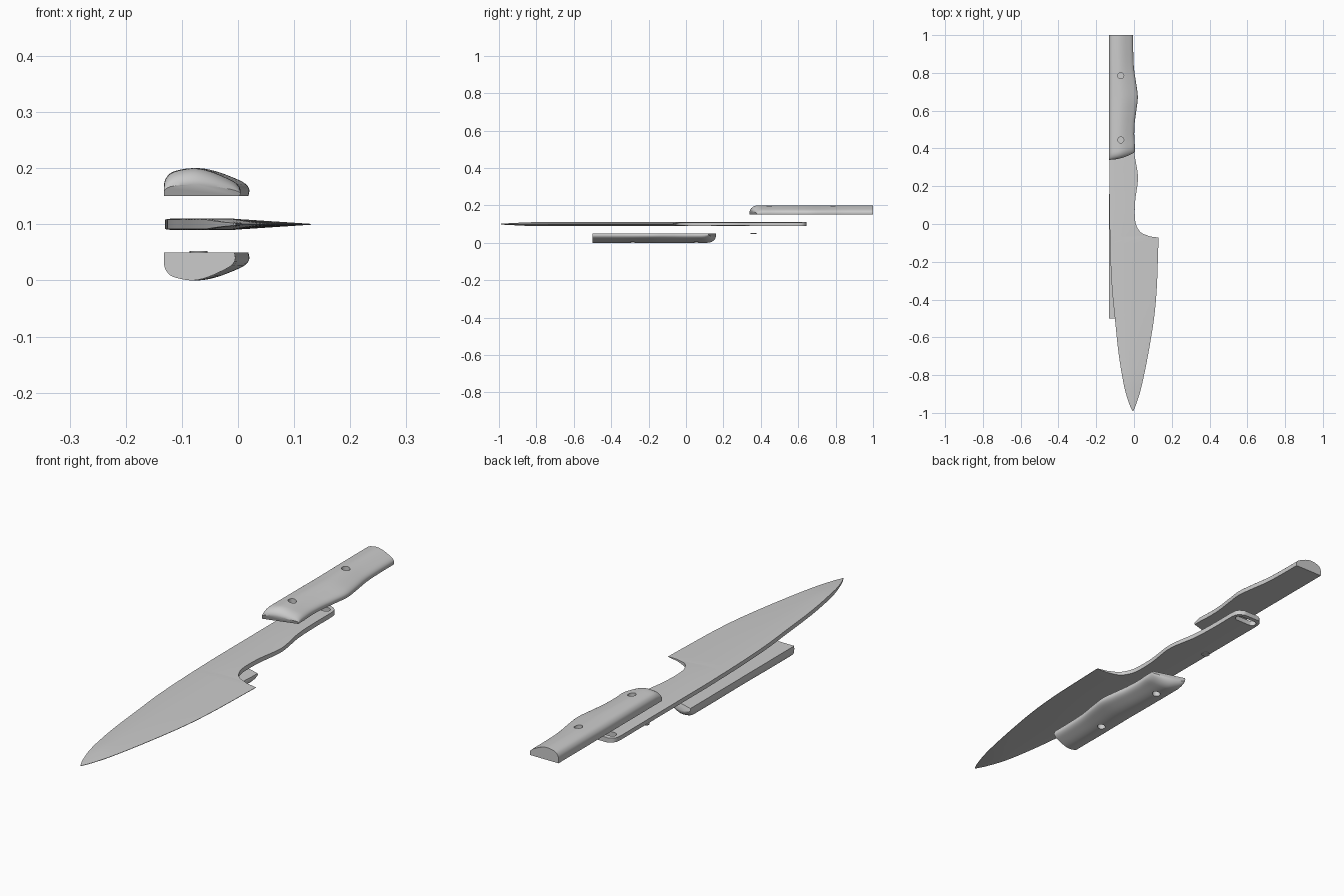
import bpy, bmesh, math
from mathutils import Matrix, Vector

cube = bpy.data.objects.get("Cube")
if cube:
    bpy.data.objects.remove(cube, do_unlink=True)

steel = bpy.data.materials.new("plain_grey")
steel.use_nodes = True
GREY = (0.6, 0.6, 0.6, 1)
steel.diffuse_color = GREY
steel.node_tree.nodes["Principled BSDF"].inputs["Base Color"].default_value = GREY


def smooth_path(points, steps):
    """Catmull-Rom curve through a list of tuples."""
    pts = [Vector(p) for p in points]
    pts = [2 * pts[0] - pts[1]] + pts + [2 * pts[-1] - pts[-2]]
    out = []
    for a, b, c, d in zip(pts, pts[1:], pts[2:], pts[3:]):
        for i in range(steps):
            t = i / steps
            out.append(0.5 * (2 * b + (c - a) * t + (2 * a - 5 * b + 4 * c - d) * t ** 2
                              + (3 * b - a - 3 * c + d) * t ** 3))
    return out + [pts[-2]]


def make_object(name, bm):
    bmesh.ops.recalc_face_normals(bm, faces=bm.faces)
    mesh = bpy.data.meshes.new(name)
    bm.to_mesh(mesh)
    bm.free()
    mesh.materials.append(steel)
    obj = bpy.data.objects.new(name, mesh)
    bpy.context.collection.objects.link(obj)
    return obj


def loft(name, rings):
    """Skin closed rings and cap both ends."""
    bm = bmesh.new()
    rows = [[bm.verts.new(p) for p in ring] for ring in rings]
    n = len(rows[0])
    for a, b in zip(rows, rows[1:]):
        for i in range(n):
            j = (i + 1) % n
            bm.faces.new((a[i], a[j], b[j], b[i]))
    bm.faces.new(rows[0])
    bm.faces.new(rows[-1])
    return make_object(name, bm)


def cylinder(name, x, y, z, radius, depth):
    bm = bmesh.new()
    bmesh.ops.create_cone(bm, cap_ends=True, segments=24, radius1=radius, radius2=radius,
                          depth=depth, matrix=Matrix.Translation((x, y, z)))
    return make_object(name, bm)


def cut(obj, cutter):
    mod = obj.modifiers.new("cut", "BOOLEAN")
    mod.operation, mod.solver, mod.object = "DIFFERENCE", "EXACT", cutter
    bpy.context.view_layer.update()
    graph = bpy.context.evaluated_depsgraph_get()
    mesh = bpy.data.meshes.new_from_object(obj.evaluated_get(graph))
    obj.modifiers.clear()
    obj.data = mesh
    bpy.data.objects.remove(cutter, do_unlink=True)


def shade(obj):
    bpy.ops.object.select_all(action="DESELECT")
    obj.select_set(True)
    bpy.context.view_layer.objects.active = obj
    bpy.ops.object.shade_smooth_by_angle(angle=math.radians(32))


# Blade and tang: stations of (y, spine x, edge x)
blade_line = [(-0.99, -0.008, -0.004), (-0.95, -0.026, 0.013), (-0.86, -0.052, 0.04),
              (-0.69, -0.081, 0.075), (-0.5, -0.101, 0.106), (-0.35, -0.116, 0.12),
              (-0.2, -0.124, 0.126), (-0.072, -0.128, 0.13)]
tang_line = [(-0.066, -0.128, 0.085), (-0.045, -0.128, 0.037), (-0.003, -0.129, 0.011),
             (0.05, -0.13, 0.004), (0.13, -0.13, 0.007), (0.25, -0.13, 0.021),
             (0.38, -0.13, 0.001), (0.5, -0.13, -0.004), (0.6, -0.13, -0.004),
             (0.63, -0.124, -0.012), (0.645, -0.105, -0.035)]


def blade_ring(y, spine, edge, sharp):
    body = 0.01 * min(1, 0.25 + (y + 0.99) / 0.2)
    ridge = spine + (edge - spine) * 0.45 if sharp else min(-0.03, edge - 0.01)
    thin = 0.0008 if sharp else 0.01 - 0.0092 * max(0, min(1, (edge + 0.01) / 0.14))
    half = [(spine, body * 0.85), (spine + 0.1 * (ridge - spine), body),
            (ridge, body), (edge, thin)]
    return ([(x, y, 0.1 + t) for x, t in half]
            + [(x, y, 0.1 - t) for x, t in reversed(half)])


rings = [blade_ring(*p, True) for p in smooth_path(blade_line, 4)]
rings += [blade_ring(*p, False) for p in smooth_path(tang_line, 5)]
blade = loft("blade_and_tang", rings)

# Lanyard slot across the end of the tang
bm = bmesh.new()
outline = []
for cx, start in ((-0.035, -90), (-0.1, 90)):
    for k in range(9):
        a = math.radians(start + k * 22.5)
        outline.append(bm.verts.new((cx + 0.016 * math.cos(a), 0.611 + 0.016 * math.sin(a), 0.05)))
face = bm.faces.new(outline)
extruded = bmesh.ops.extrude_face_region(bm, geom=[face])["geom"]
bmesh.ops.translate(bm, vec=(0, 0, 0.1), verts=[v for v in extruded if isinstance(v, bmesh.types.BMVert)])
cut(blade, make_object("slot_cutter", bm))
shade(blade)

# Handle scale: domed section as (fraction of width, height)
dome = smooth_path([(0, 0), (0, 0.018), (0.02, 0.03), (0.09, 0.041), (0.22, 0.047), (0.41, 0.05),
                    (0.6, 0.045), (0.8, 0.034), (0.94, 0.024), (1, 0.013), (0.99, 0)], 3)
grip_line = [(0.38, 0.004), (0.45, 0.001), (0.53, 0.004), (0.6, 0.012), (0.67, 0.02),
             (0.74, 0.012), (0.82, 0.0), (0.9, -0.004), (1, -0.005)]


def scale_ring(y, edge, height, slant):
    return [(-0.132 + f * (edge + 0.132), y + slant * f * f, 0.15 + h * height) for f, h in dome]


def handle_scale(name):
    rings = []
    # Rounded, slanted front end
    for k in range(7):
        a = math.radians(k * 15)
        rings.append(scale_ring(0.34 + 0.04 * (1 - math.cos(a)), 0.004,
                                0.42 + 0.58 * math.sin(a), 0.04))
    for y, edge in smooth_path(grip_line, 4)[1:]:
        rings.append(scale_ring(y, edge, 1, 0.04 * max(0, 1 - (y - 0.38) / 0.2)))
    obj = loft(name, rings)
    # Rivet recesses
    for y in (0.445, 0.785):
        cut(obj, cylinder("rivet_cutter", -0.07, y, 0.2, 0.016, 0.05))
    return obj


upper = handle_scale("upper_handle_scale")
lower = handle_scale("lower_handle_scale")
lower.data.transform(Matrix.Translation((0, 0.5, 0.2)) @ Matrix.Rotation(math.pi, 4, "X"))
shade(upper)
shade(lower)

# Loose rivet disc under the tang
shade(cylinder("loose_rivet", -0.07, 0.36, 0.05, 0.016, 0.004))
